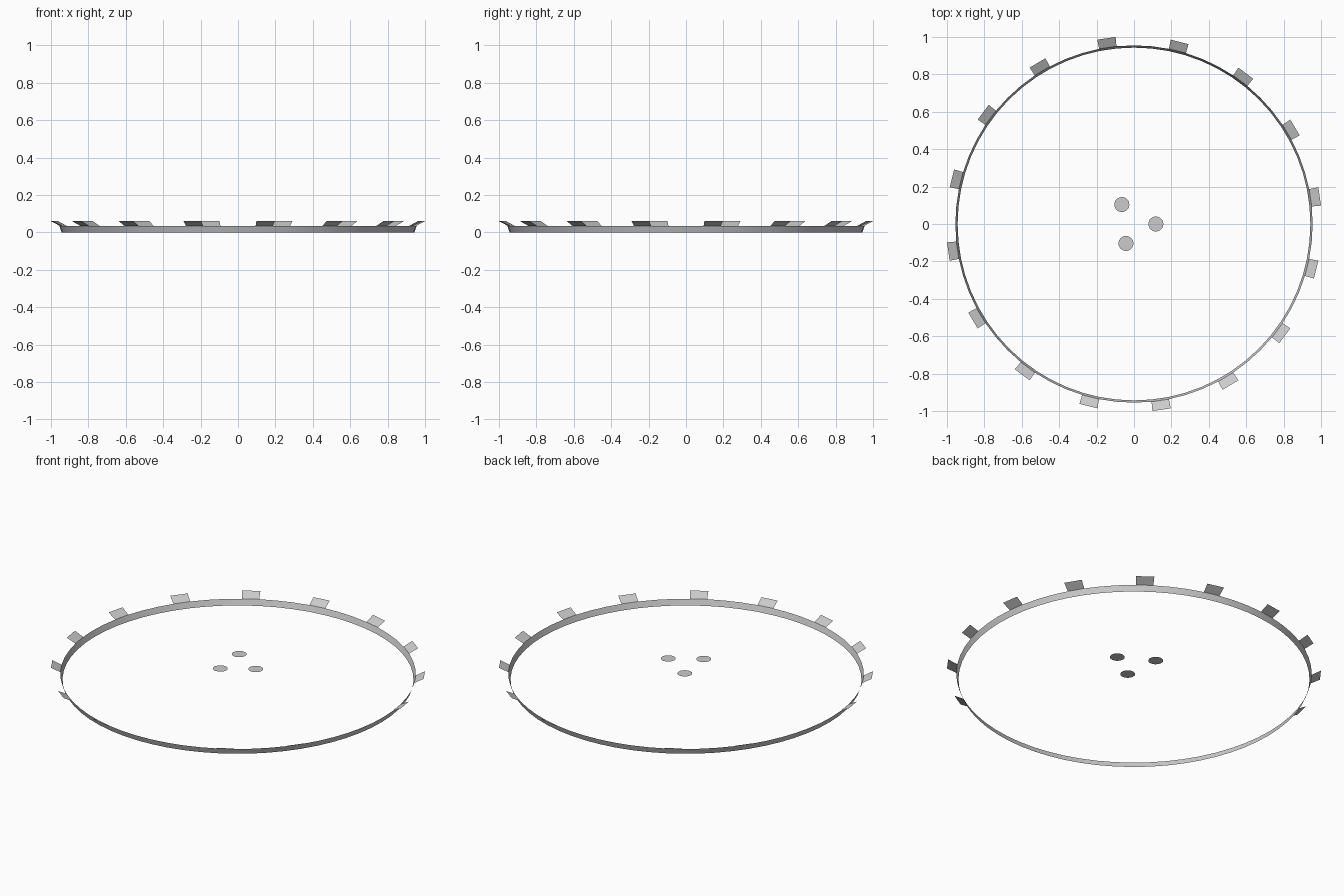
import bpy, bmesh, math

if "Cube" in bpy.data.objects:
    bpy.data.objects.remove(bpy.data.objects["Cube"])

SEGMENTS = 64          # sides of the ring
TAB_STEP = 4           # one tab on every fourth ring side
R_LOW, R_HIGH, R_TIP = 0.943, 0.955, 1.0048
Z_HIGH, Z_TIP, Z_DISC = 0.034, 0.06, 0.094

grey = bpy.data.materials.new("light_grey")
grey.diffuse_color = (0.6, 0.6, 0.6, 1)
grey.use_nodes = True
grey.node_tree.nodes["Principled BSDF"].inputs["Base Color"].default_value = grey.diffuse_color


def point(step, radius, z):
    a = 2 * math.pi * step / SEGMENTS
    return (radius * math.cos(a), radius * math.sin(a), z)


def add_object(name, bm):
    mesh = bpy.data.meshes.new(name)
    bm.to_mesh(mesh)
    bm.free()
    mesh.materials.append(grey)
    obj = bpy.data.objects.new(name, mesh)
    bpy.context.collection.objects.link(obj)
    return obj


def sheet(bm, step, r0, z0, r1, z1):
    """One flat panel over one ring side, facing inward and up."""
    corners = [point(step, r0, z0), point(step, r1, z1),
               point(step + 1, r1, z1), point(step + 1, r0, z0)]
    bm.faces.new([bm.verts.new(c) for c in reversed(corners)])


# Thin ring, flaring slightly towards the top
bm = bmesh.new()
for i in range(SEGMENTS):
    sheet(bm, i, R_LOW, 0, R_HIGH, Z_HIGH)
bmesh.ops.remove_doubles(bm, verts=bm.verts, dist=0.0005)
ring = add_object("ring_band", bm)
for p in ring.data.polygons:
    p.use_smooth = True

# Sixteen tabs leaning outward from the top edge of the ring
bm = bmesh.new()
for i in range(1, SEGMENTS, TAB_STEP):
    sheet(bm, i, R_HIGH, Z_HIGH, R_TIP, Z_TIP)
add_object("outer_tabs", bm)

# Three flat discs floating around the middle
for n, (x, y) in enumerate([(0.117, 0), (-0.065, 0.104), (-0.043, -0.104)]):
    bm = bmesh.new()
    bmesh.ops.create_circle(bm, cap_ends=True, segments=32, radius=0.04)
    disc = add_object(f"centre_disc_{n + 1}", bm)
    disc.location = (x, y, Z_DISC)
